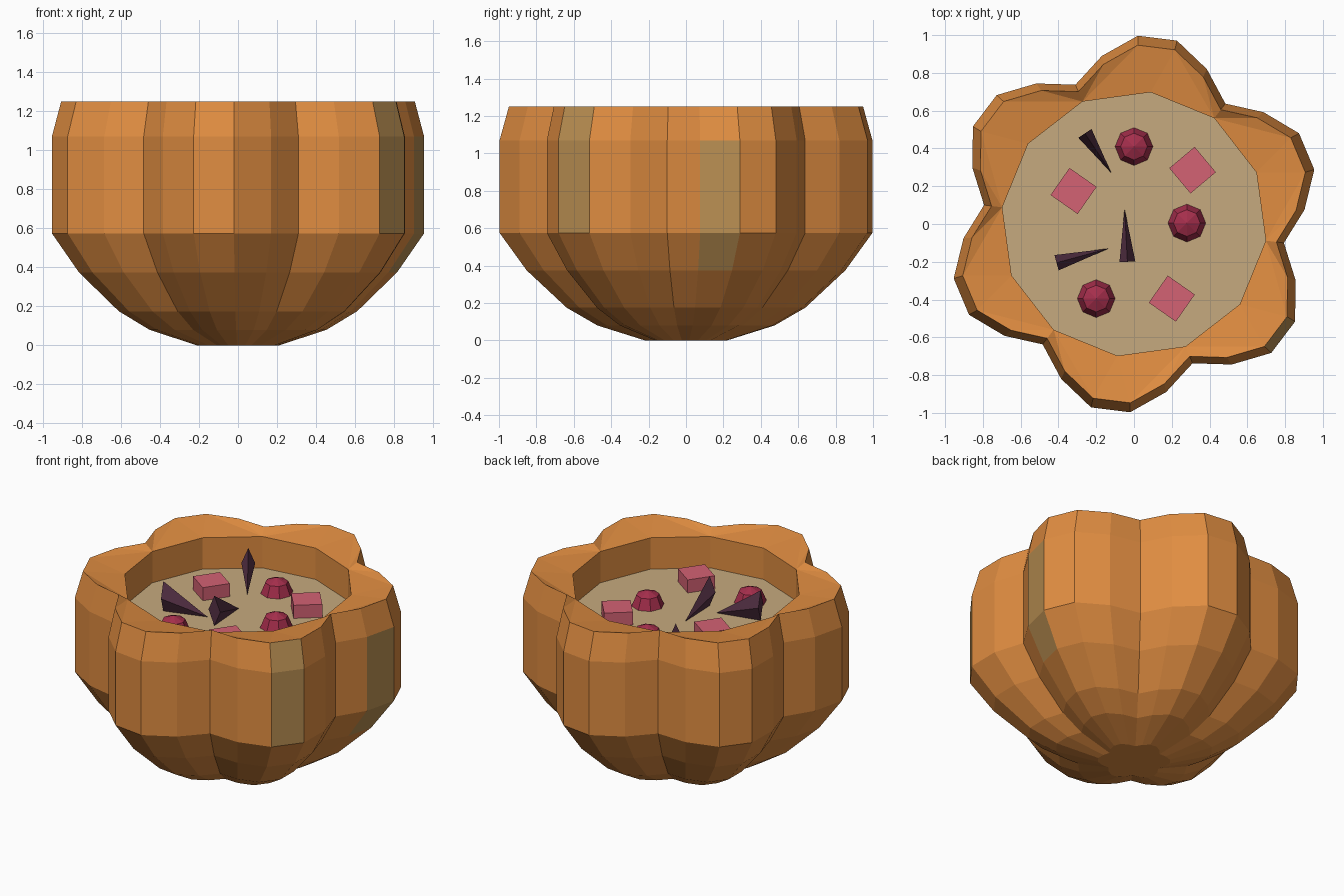
import bpy, bmesh, math
from mathutils import Vector

if "Cube" in bpy.data.objects:
    bpy.data.objects.remove(bpy.data.objects["Cube"])


def material(name, rgb):
    m = bpy.data.materials.new(name)
    lin = [((c / 255 + 0.055) / 1.055) ** 2.4 for c in rgb]
    m.diffuse_color = (*lin, 1)
    m.use_nodes = True
    m.node_tree.nodes["Principled BSDF"].inputs["Base Color"].default_value = m.diffuse_color
    return m


ORANGE = material("pumpkin orange", (224, 141, 65))
TAN = material("rind tan", (186, 143, 82))
SOUP = material("soup beige", (198, 170, 126))
PINK = material("cube pink", (212, 98, 116))
CRIMSON = material("berry crimson", (165, 46, 76))
PURPLE = material("spike purple", (84, 48, 68))


def finish(name, bm, *mats):
    bmesh.ops.recalc_face_normals(bm, faces=bm.faces[:])
    me = bpy.data.meshes.new(name)
    bm.to_mesh(me)
    bm.free()
    for m in mats:
        me.materials.append(m)
    ob = bpy.data.objects.new(name, me)
    bpy.context.collection.objects.link(ob)
    return ob


def polar(r, deg, z):
    a = math.radians(deg)
    return (r * math.cos(a), r * math.sin(a), z)


# Pumpkin bowl: six lobes, five segments each
START = -7.2
LOBE = [0.80, 0.906, 0.997, 0.997, 0.906]
PROFILE = [(0, 0.22), (0.08, 0.475), (0.175, 0.64), (0.375, 0.855),
           (0.575, 1.0), (1.07, 1.0), (1.25, 0.95)]
SOUP_Z, LIP_Z, HOLE_R = 1.0, 1.21, 0.703

bm = bmesh.new()
rings = [[bm.verts.new(polar(LOBE[i % 5] * s, START + 12 * i, z)) for i in range(30)]
         for z, s in PROFILE]
bm.faces.new(rings[0])
for k in range(len(rings) - 1):
    lo, hi = rings[k], rings[k + 1]
    for i in range(30):
        j = (i + 1) % 30
        f = bm.faces.new((lo[i], lo[j], hi[j], hi[i]))
        # A few tan patches on the rind
        if (i == 27 and k >= 4) or (i == 1 and k in (3, 4)):
            f.material_index = 1

# Sloping lip down to a twelve-sided hole
lip = [bm.verts.new(polar(HOLE_R, START + 30 * i, LIP_Z)) for i in range(12)]
floor = [bm.verts.new(polar(HOLE_R, START + 30 * i, SOUP_Z - 0.03)) for i in range(12)]
for n in range(6):
    o = [rings[-1][(5 * n + i) % 30] for i in range(6)]
    a, b, c = [lip[(2 * n + i) % 12] for i in range(3)]
    for tri in ((o[0], o[1], a), (o[1], o[2], a), (o[2], b, a), (o[2], o[3], b),
                (o[3], c, b), (o[3], o[4], c), (o[4], o[5], c)):
        bm.faces.new(tri)
for i in range(12):
    j = (i + 1) % 12
    bm.faces.new((lip[i], lip[j], floor[j], floor[i]))
bm.faces.new(floor)
finish("pumpkin_bowl", bm, ORANGE, TAN)

# Soup surface
bm = bmesh.new()
bm.faces.new([bm.verts.new(polar(HOLE_R, START + 30 * i, SOUP_Z)) for i in range(12)])
soup = finish("soup", bm, SOUP)

# Pink cubes
for n, (x, y, rot) in enumerate([(0.31, 0.285, 40), (-0.32, 0.175, 55), (0.20, -0.395, 55)]):
    bm = bmesh.new()
    bmesh.ops.create_cube(bm, size=0.175)
    ob = finish(f"pink_cube_{n + 1}", bm, PINK)
    ob.location = (x, y, SOUP_Z)
    ob.rotation_euler.z = math.radians(rot)

# Crimson berries, half sunk
for n, (x, y) in enumerate([(0, 0.41), (0.28, 0.005), (-0.20, -0.395)]):
    bm = bmesh.new()
    bmesh.ops.create_uvsphere(bm, u_segments=8, v_segments=4, radius=0.1)
    ob = finish(f"berry_{n + 1}", bm, CRIMSON)
    ob.location = (x, y, SOUP_Z)

# Purple spikes: flat pyramids with the tip touching the soup
for n, (tip, base) in enumerate([((-0.12, 0.27), (-0.26, 0.48)),
                                 ((-0.05, 0.08), (-0.035, -0.20)),
                                 ((-0.135, -0.13), (-0.41, -0.205))]):
    bm = bmesh.new()
    t, c = Vector((*tip, SOUP_Z + 0.005)), Vector((*base, SOUP_Z + 0.1))
    d = (c - t)
    side = Vector((-d.y, d.x, 0)).normalized() * 0.042
    up = Vector((0, 0, 0.1))
    apex = bm.verts.new(t)
    q = [bm.verts.new(c + v) for v in (up, side, -up, -side)]
    bm.faces.new(q)
    for i in range(4):
        bm.faces.new((q[i], q[(i + 1) % 4], apex))
    finish(f"spike_{n + 1}", bm, PURPLE)
